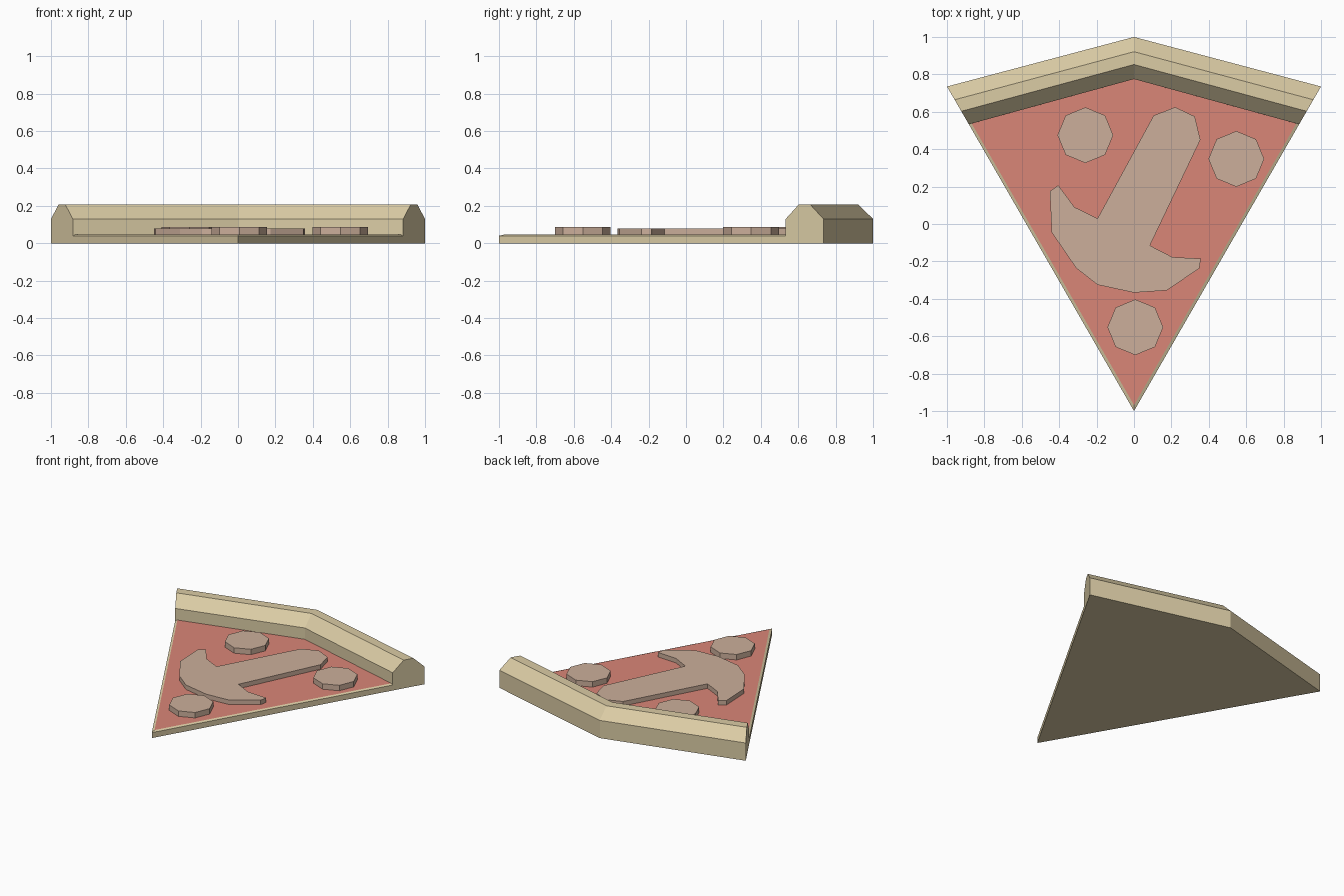
import bpy, bmesh, math

if "Cube" in bpy.data.objects:
    bpy.data.objects.remove(bpy.data.objects["Cube"])

def material(name, rgb):
    m = bpy.data.materials.new(name)
    lin = [((c / 255 + 0.055) / 1.055) ** 2.4 for c in rgb]
    m.diffuse_color = (*lin, 1)
    m.use_nodes = True
    m.node_tree.nodes["Principled BSDF"].inputs["Base Color"].default_value = m.diffuse_color
    return m

DOUGH = material("dough", (219, 204, 165))
SAUCE = material("tomato sauce", (218, 134, 119))
TOPPING = material("mushroom topping", (204, 175, 155))
SAUCE_Z = 0.047

def loft(name, rings, mats, closed=True, caps=(True, True), colour=None):
    """Bridge equal-length rings of points, with optional end caps."""
    bm = bmesh.new()
    loops = [[bm.verts.new(p) for p in r] for r in rings]
    n = len(rings[0])
    for a, b in zip(loops, loops[1:]):
        for i in range(n if closed else n - 1):
            j = (i + 1) % n
            bm.faces.new((a[i], a[j], b[j], b[i]))
    for cap, ring in zip(caps, (loops[0], loops[-1])):
        if cap:
            bm.faces.new(ring)
    bmesh.ops.recalc_face_normals(bm, faces=bm.faces)
    if colour:
        for f in bm.faces:
            f.material_index = colour(f)
    me = bpy.data.meshes.new(name)
    bm.to_mesh(me)
    bm.free()
    for m in mats:
        me.materials.append(m)
    ob = bpy.data.objects.new(name, me)
    bpy.context.collection.objects.link(ob)
    return ob

# Slice base: thin wedge, bevelled rim, sauce on the flat top (open under the crust)
outer = [(0.883, 0.533), (0, -1), (-0.883, 0.533), (0, 0.775)]
inner = [(0.868, 0.537), (0, -0.968), (-0.868, 0.537), (0, 0.775)]
levels = [(outer, 0), (outer, 0.04), (inner, SAUCE_Z)]
loft("slice_base", [[(x, y, z) for x, y in pts] for pts, z in levels],
     [DOUGH, SAUCE], colour=lambda f: int(f.normal.z > 0.98))

# Crust: one profile swept through left end, middle and right end
profile = [(0.0, 0), (0.0, 0.13), (0.345, 0.207), (0.65, 0.207), (1.0, 0.13), (1.0, 0)]
stations = [((-0.883, 0.533), (-1, 0.735)),
            ((0, 0.775), (0, 1)),
            ((0.883, 0.533), (1, 0.735))]
loft("crust", [[(a[0] + (b[0] - a[0]) * t, a[1] + (b[1] - a[1]) * t, z)
                for t, z in profile] for a, b in stations], [DOUGH])

# Toppings stand on the sauce
def topping(name, outline, top):
    loft(name, [[(x, y, z) for x, y in outline] for z in (SAUCE_Z, top)],
         [TOPPING], caps=(False, True))

# Round slices
for i, (cx, cy) in enumerate([(-0.26, 0.475), (0.547, 0.348), (0.007, -0.552)]):
    topping(f"round_slice_{i + 1}",
            [(cx + 0.149 * math.cos(k * math.pi / 4), cy + 0.149 * math.sin(k * math.pi / 4))
             for k in range(8)], 0.087)

# Mushroom slice: stem and curved cap
topping("mushroom_slice", [
    (0.22, 0.625), (0.325, 0.575), (0.355, 0.45), (0.085, -0.115), (0.205, -0.177),
    (0.357, -0.185), (0.35, -0.237), (0.175, -0.355), (0, -0.367), (-0.195, -0.325),
    (-0.31, -0.235), (-0.44, -0.045), (-0.45, 0.175), (-0.405, 0.207), (-0.318, 0.09),
    (-0.195, 0.03), (0.105, 0.58)], 0.08)
